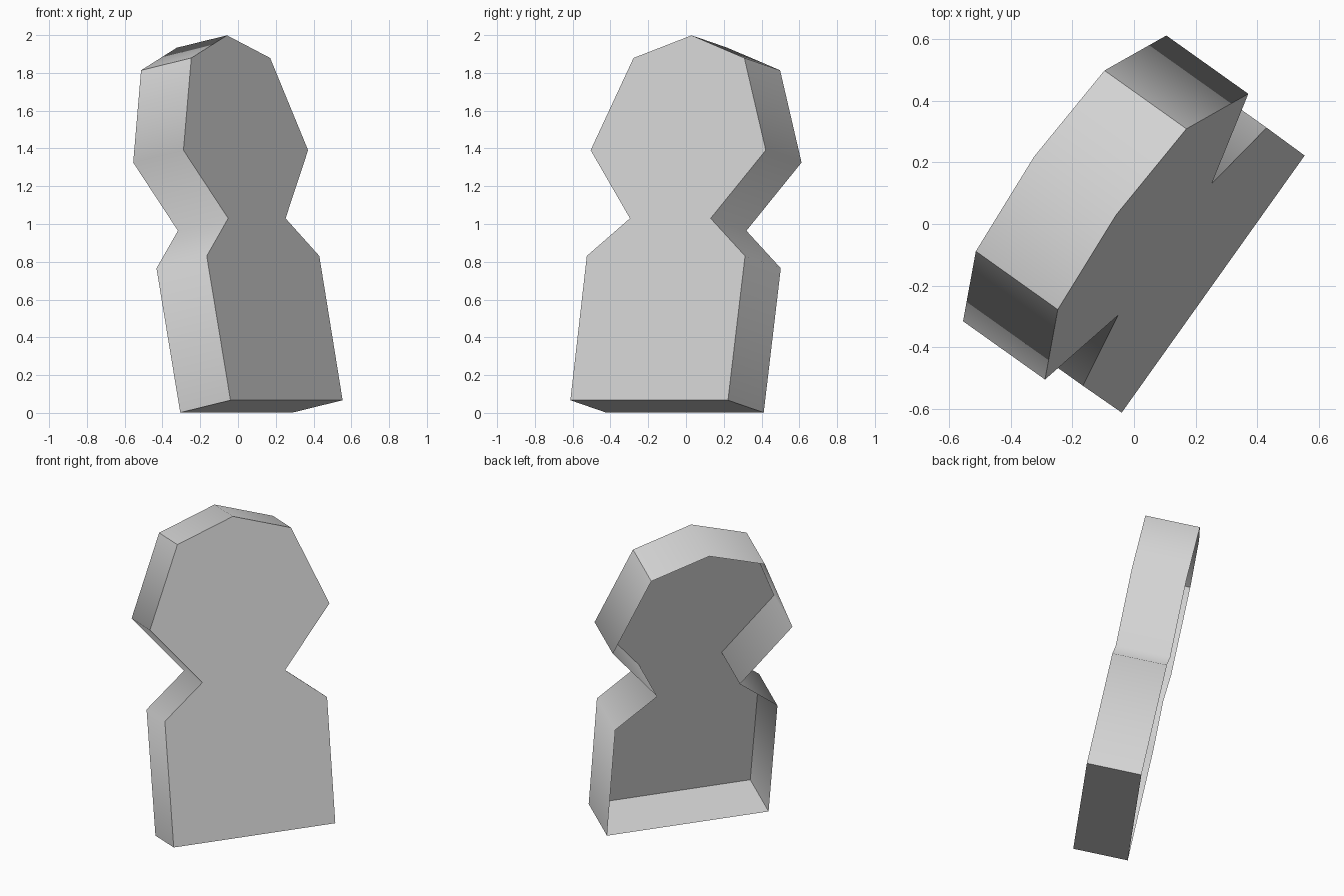
import bpy, bmesh
from mathutils import Vector

if "Cube" in bpy.data.objects:
    bpy.data.objects.remove(bpy.data.objects["Cube"])

# Single flat grey
grey = bpy.data.materials.new("plain grey")
grey.diffuse_color = (0.68, 0.68, 0.68, 1)
grey.use_nodes = True
grey.node_tree.nodes["Principled BSDF"].inputs["Base Color"].default_value = grey.diffuse_color

# Tilted frame of the shell: width, height and thickness directions
origin = Vector((0.257, -0.195, 0.067))
wide = Vector((0.58, 0.815, 0)).normalized()
up = Vector((-0.16, 0.114, 0.981)).normalized()
depth = up.cross(wide).normalized() * 0.333
if depth.x > 0:
    depth = -depth

# Half outline (width, height), mirrored into a symmetric profile
half = [(0.512, 0), (0.514, 0.779), (0.262, 0.982),
        (0.569, 1.35), (0.36, 1.848)]
outline = half + [(0, 1.97)] + [(-u, v) for u, v in reversed(half)]
n = len(outline)
hard = {0, n - 1, 4, n - 5}  # base and crown corners stay crisp

bm = bmesh.new()
front = [bm.verts.new(origin + wide * u + up * v) for u, v in outline]
back = [bm.verts.new(p.co + depth) for p in front]
front_cap = bm.faces.new(front)
back_cap = bm.faces.new(back[::-1])
for i in range(n):
    j = (i + 1) % n
    bm.faces.new((front[j], front[i], back[i], back[j])).smooth = True
bmesh.ops.recalc_face_normals(bm, faces=bm.faces[:])

# The back is open: drop its cap so the hollow inside shows
bmesh.ops.delete(bm, geom=[back_cap], context='FACES_ONLY')

# Crisp edges around the front and at the hard corners
for e in front_cap.edges:
    e.smooth = False
for i in hard:
    bm.edges.get((front[i], back[i])).smooth = False

mesh = bpy.data.meshes.new("shell")
bm.to_mesh(mesh)
bm.free()
mesh.materials.append(grey)
shell = bpy.data.objects.new("keyhole_shell", mesh)
bpy.context.collection.objects.link(shell)
